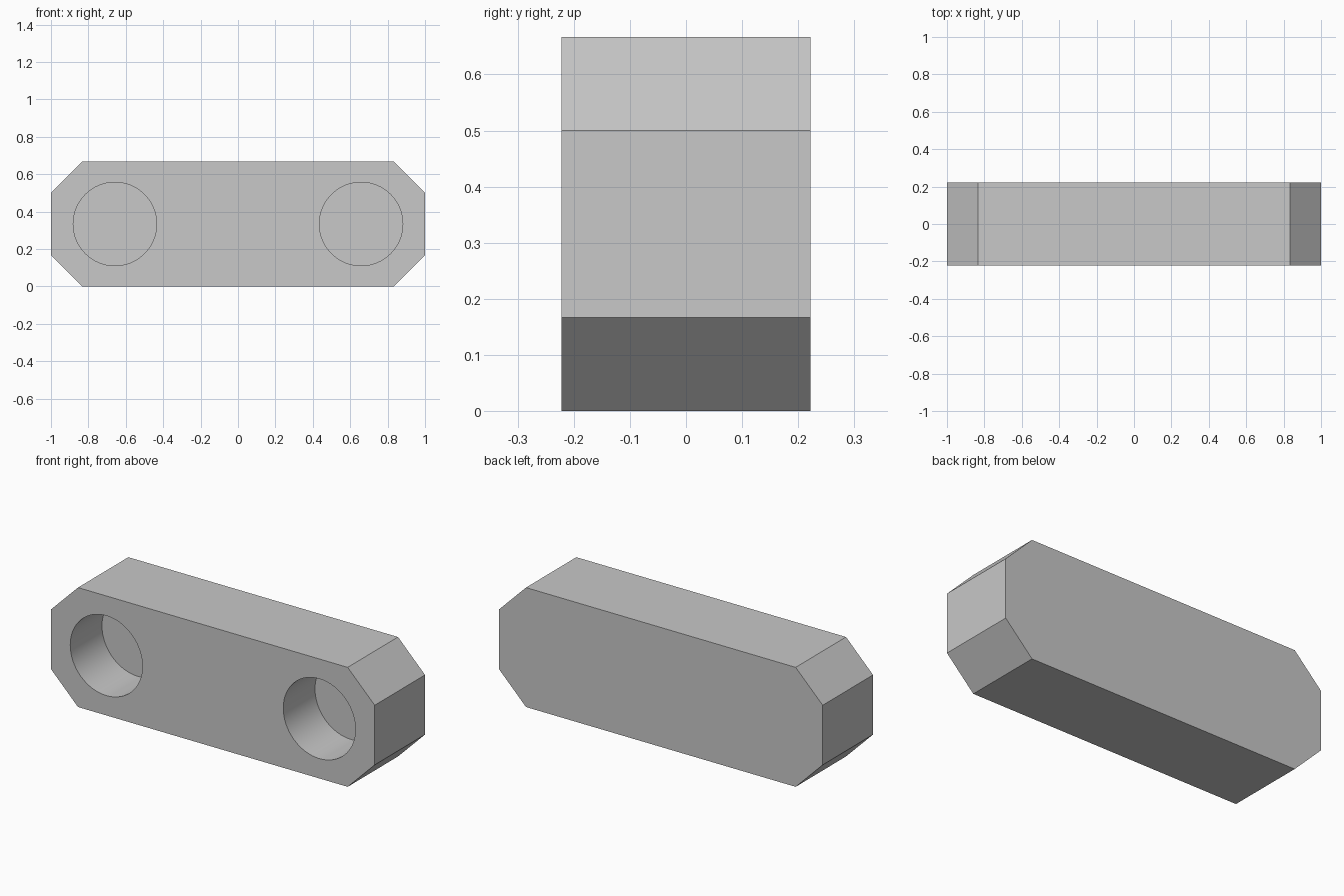
import bpy
import bmesh
from math import radians

cube = bpy.data.objects.get("Cube")
if cube:
    bpy.data.objects.remove(cube, do_unlink=True)

LENGTH, DEPTH, HEIGHT = 2.0, 0.444, 0.667
CHAMFER = 0.167
HOLE_X, HOLE_RADIUS, HOLE_DEPTH = 0.658, 0.223, 0.28

grey = bpy.data.materials.new("light_grey")
grey.use_nodes = True
colour = (0.58, 0.58, 0.58, 1)
grey.diffuse_color = colour
grey.node_tree.nodes["Principled BSDF"].inputs["Base Color"].default_value = colour

# Link bar: an oblong with chamfered corners, extruded front to back
half, front = LENGTH / 2, -DEPTH / 2
inner, top = half - CHAMFER, HEIGHT - CHAMFER
right_side = [(inner, 0), (half, CHAMFER), (half, top), (inner, HEIGHT)]
outline = right_side + [(-x, z) for x, z in reversed(right_side)]

bm = bmesh.new()
face = bm.faces.new([bm.verts.new((x, front, z)) for x, z in outline])
extruded = bmesh.ops.extrude_face_region(bm, geom=[face])["geom"]
bmesh.ops.translate(bm, vec=(0, DEPTH, 0),
                    verts=[v for v in extruded if isinstance(v, bmesh.types.BMVert)])
bmesh.ops.recalc_face_normals(bm, faces=bm.faces)
mesh = bpy.data.meshes.new("link_bar")
bm.to_mesh(mesh)
bm.free()
mesh.materials.append(grey)
bar = bpy.data.objects.new("link_bar", mesh)
bpy.context.collection.objects.link(bar)


def cut_hole(x):
    """Sink a blind round hole into the front face."""
    margin = 0.1
    bpy.ops.mesh.primitive_cylinder_add(
        vertices=64, radius=HOLE_RADIUS, depth=HOLE_DEPTH + margin,
        location=(x, front + (HOLE_DEPTH - margin) / 2, HEIGHT / 2),
        rotation=(radians(90), 0, 0))
    cutter = bpy.context.object
    cutter.name = "hole_cutter"
    cutter.hide_render = True
    cutter.data.materials.append(grey)
    cut = bar.modifiers.new("hole", 'BOOLEAN')
    cut.operation = 'DIFFERENCE'
    cut.solver = 'EXACT'
    cut.object = cutter
    bpy.ops.object.select_all(action='DESELECT')
    bar.select_set(True)
    bpy.context.view_layer.objects.active = bar
    bpy.ops.object.modifier_apply(modifier=cut.name)
    bpy.data.objects.remove(cutter, do_unlink=True)


# Left and right holes
for side in (-1, 1):
    cut_hole(side * HOLE_X)

# Smooth hole walls, crisp chamfers
bpy.ops.object.shade_smooth_by_angle(angle=radians(30))
